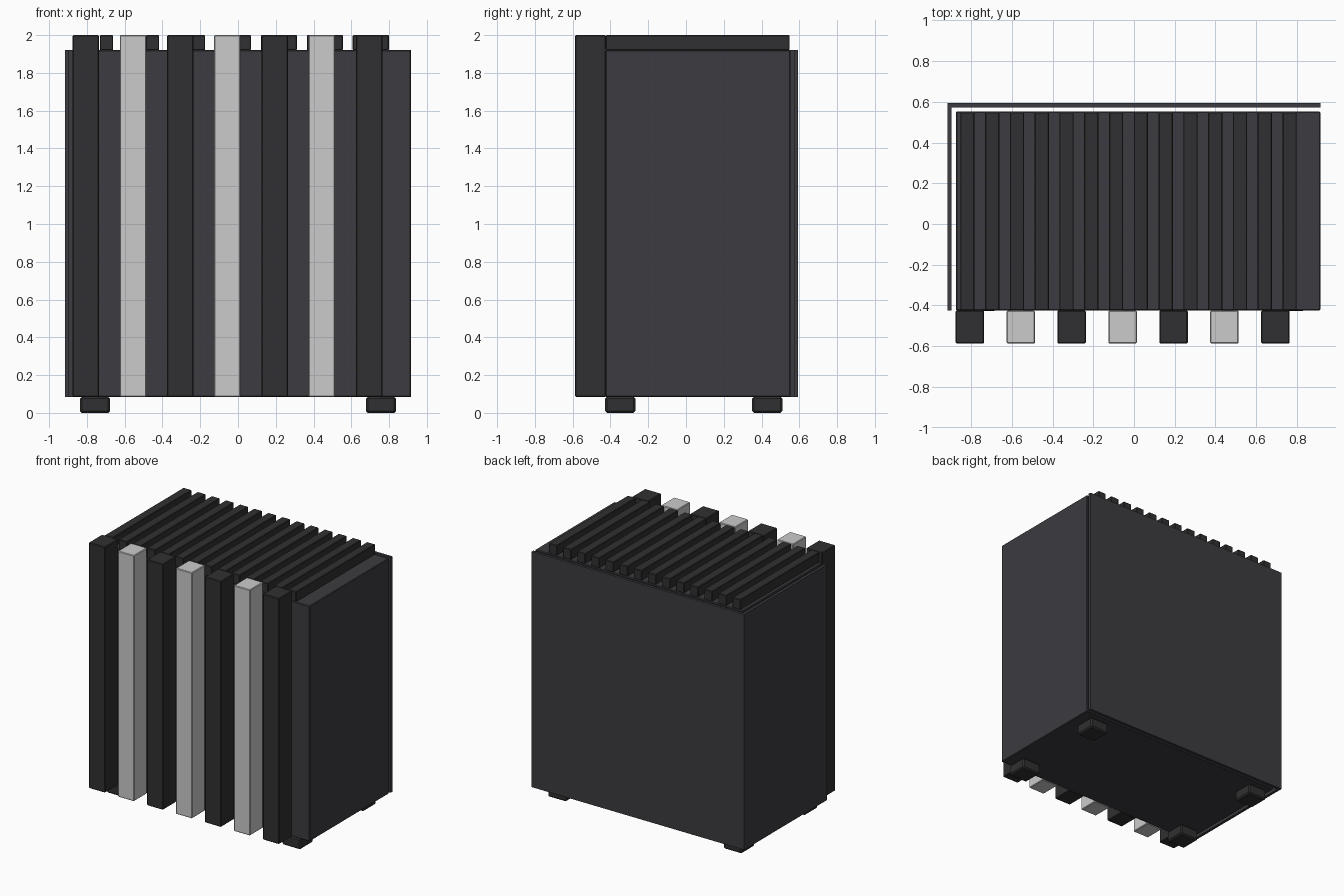
import bpy
import bmesh
from mathutils import Vector

if "Cube" in bpy.data.objects:
    bpy.data.objects.remove(bpy.data.objects["Cube"])


def material(name, color):
    m = bpy.data.materials.new(name)
    m.diffuse_color = color
    m.use_nodes = True
    m.node_tree.nodes["Principled BSDF"].inputs["Base Color"].default_value = m.diffuse_color
    return m


charcoal = material("charcoal", (0.03, 0.03, 0.032, 1))
graphite = material("graphite", (0.045, 0.045, 0.052, 1))
silver = material("silver", (0.6, 0.6, 0.6, 1))


def box(name, x, y, z, mat, bevel=0.0):
    """Box from (min, max) ranges, with an optional small edge bevel."""
    lo, hi = Vector((x[0], y[0], z[0])), Vector((x[1], y[1], z[1]))
    size = hi - lo
    bm = bmesh.new()
    bmesh.ops.create_cube(bm, size=1)
    bmesh.ops.scale(bm, vec=size, verts=bm.verts)
    mesh = bpy.data.meshes.new(name)
    bm.to_mesh(mesh)
    bm.free()
    mesh.materials.append(mat)
    ob = bpy.data.objects.new(name, mesh)
    ob.location = (lo + hi) / 2
    bpy.context.collection.objects.link(ob)
    if bevel:
        mod = ob.modifiers.new("edge_bevel", "BEVEL")
        mod.width = bevel
        mod.segments = 1
    return ob


BOTTOM, SHOULDER, TOP = 0.085, 1.92, 2.0

# Main cabinet
box("cabinet_body", (-0.875, 0.915), (-0.425, 0.552), (BOTTOM, SHOULDER), graphite, 0.005)

# Thin cladding panels, standing slightly off the left side and back
box("left_panel", (-0.917, -0.895), (-0.425, 0.572), (BOTTOM, SHOULDER), graphite)
box("back_panel", (-0.917, 0.915), (0.572, 0.593), (BOTTOM, SHOULDER), graphite)

# Front posts, alternating dark and silver
for i in range(7):
    x = -0.876 + 0.25 * i
    box(f"front_post_{i + 1}", (x, x + 0.14), (-0.587, -0.425), (BOTTOM, TOP),
        silver if i % 2 else charcoal, 0.005)

# Slats across the top
for i in range(14):
    x = -0.853 + 0.1217 * i
    box(f"top_slat_{i + 1}", (x, x + 0.07), (-0.425, 0.548), (SHOULDER, TOP), charcoal, 0.004)

# Four feet
for side, x in (("left", -0.757), ("right", 0.757)):
    for end, y in (("front", -0.348), ("back", 0.43)):
        box(f"{side}_{end}_foot", (x - 0.08, x + 0.08), (y - 0.08, y + 0.08),
            (0, BOTTOM), charcoal, 0.01)
